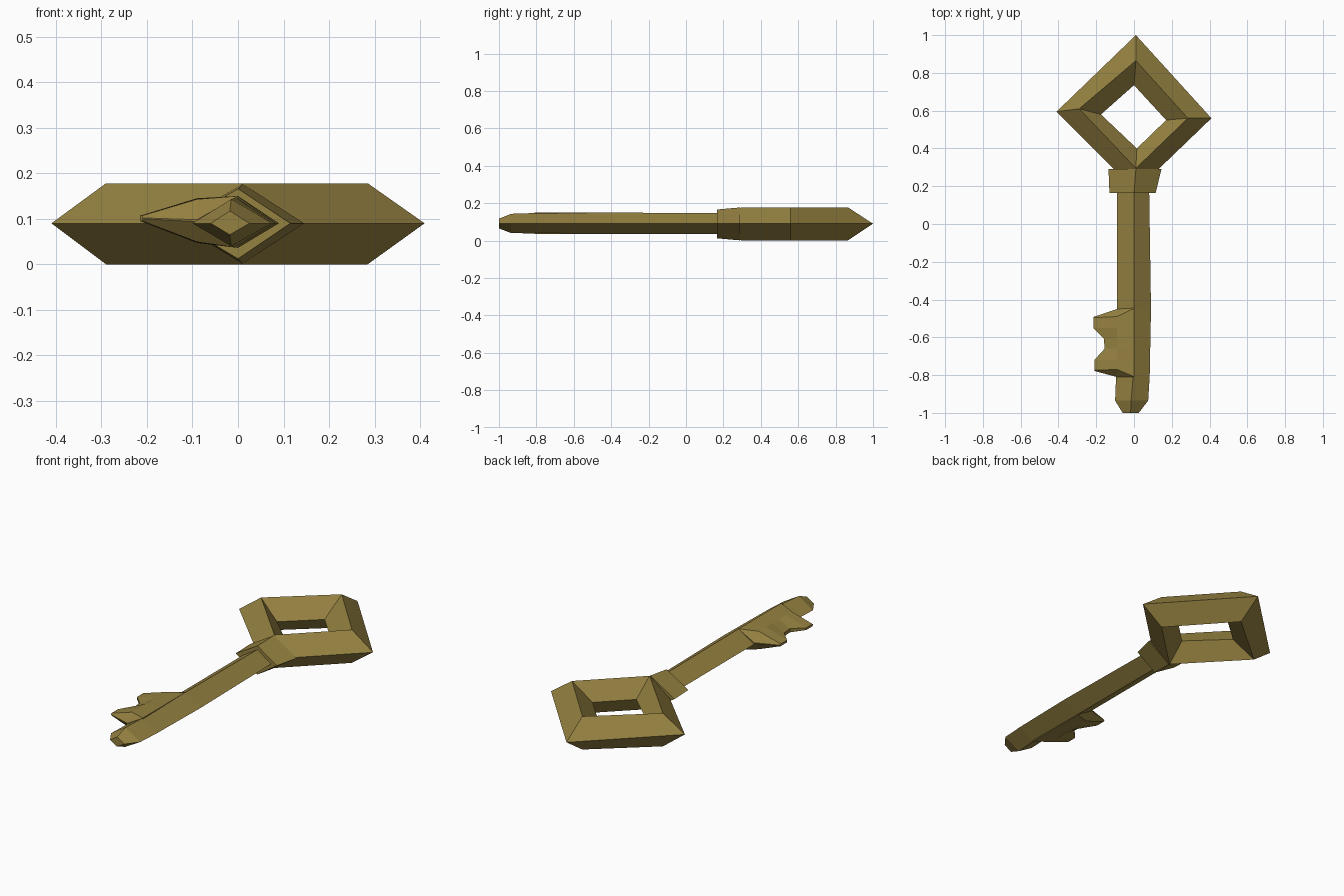
import bpy, bmesh

cube = bpy.data.objects.get("Cube")
if cube:
    bpy.data.objects.remove(cube, do_unlink=True)

# Aged brass, used for the whole key
brass = bpy.data.materials.new("aged_brass")
brass.use_nodes = True
colour = (0.30, 0.22, 0.052, 1)
brass.diffuse_color = colour
brass.node_tree.nodes["Principled BSDF"].inputs["Base Color"].default_value = colour

MID = 0.09  # height of the key's middle plane


def loft(name, rings, loop=False):
    """Skin a row of equal-sized rings; cap the ends unless it is a loop."""
    bm = bmesh.new()
    rows = [[bm.verts.new(p) for p in ring] for ring in rings]
    pairs = list(zip(rows, rows[1:]))
    if loop:
        pairs.append((rows[-1], rows[0]))
    else:
        bm.faces.new(rows[0])
        bm.faces.new(rows[-1])
    n = len(rows[0])
    for a, b in pairs:
        for i in range(n):
            j = (i + 1) % n
            bm.faces.new((a[i], a[j], b[j], b[i]))
    bmesh.ops.recalc_face_normals(bm, faces=bm.faces)
    mesh = bpy.data.meshes.new(name)
    bm.to_mesh(mesh)
    bm.free()
    mesh.materials.append(brass)
    obj = bpy.data.objects.new(name, mesh)
    bpy.context.collection.objects.link(obj)
    return obj


def diamond(y, left, ridge, right, low, high):
    return [(left, y, MID), (ridge, y, high), (right, y, MID), (ridge, y, low)]


# Bow: a square ring with a diamond section, as outer, ridge and inner corners
corners = [
    ((0.01, 1.0), (0.01, 0.865), (0.0, 0.735)),
    ((0.41, 0.56), (0.285, 0.56), (0.17, 0.55)),
    ((0.01, 0.175), (0.01, 0.295), (0.015, 0.40)),
    ((-0.41, 0.595), (-0.29, 0.61), (-0.175, 0.58)),
]
loft("bow", [[(*outer, MID), (*ridge, 0.178), (*inner, MID), (*ridge, 0)]
             for outer, ridge, inner in corners], loop=True)

# Collar between the bow and the shaft
loft("collar", [
    diamond(0.29, -0.135, 0.01, 0.145, 0.001, 0.177),
    diamond(0.165, -0.13, 0.0, 0.115, 0.012, 0.166),
])

# Shaft with a tapered tip
loft("shaft", [
    diamond(0.20, -0.09, 0.0, 0.08, 0.036, 0.146),
    diamond(-0.45, -0.09, 0.0, 0.09, 0.036, 0.15),
    diamond(-0.81, -0.095, -0.005, 0.083, 0.038, 0.147),
    diamond(-0.935, -0.10, -0.015, 0.075, 0.04, 0.143),
    diamond(-1.0, -0.06, -0.018, 0.025, 0.065, 0.117),
])

# Bit: ridge y, shoulder y, shoulder half height, tip x, tip y, tip half height
stations = [
    (-0.445, -0.45, 0.002, -0.215, -0.492, 0.001),
    (-0.447, -0.49, 0.048, -0.215, -0.496, 0.006),
    (-0.55, -0.55, 0.049, -0.215, -0.55, 0.006),
    (-0.605, -0.605, 0.049, -0.16, -0.605, 0.01),
    (-0.66, -0.66, 0.049, -0.155, -0.66, 0.01),
    (-0.72, -0.72, 0.048, -0.21, -0.72, 0.006),
    (-0.808, -0.77, 0.047, -0.21, -0.774, 0.006),
    (-0.81, -0.81, 0.002, -0.21, -0.778, 0.001),
]
loft("bit", [[
    (0, ridge, 0.15), (-0.09, shoulder, 0.096 + sh), (tip_x, tip_y, 0.101 + th),
    (tip_x, tip_y, 0.101 - th), (-0.09, shoulder, 0.096 - sh), (0, ridge, 0.036),
] for ridge, shoulder, sh, tip_x, tip_y, th in stations])
